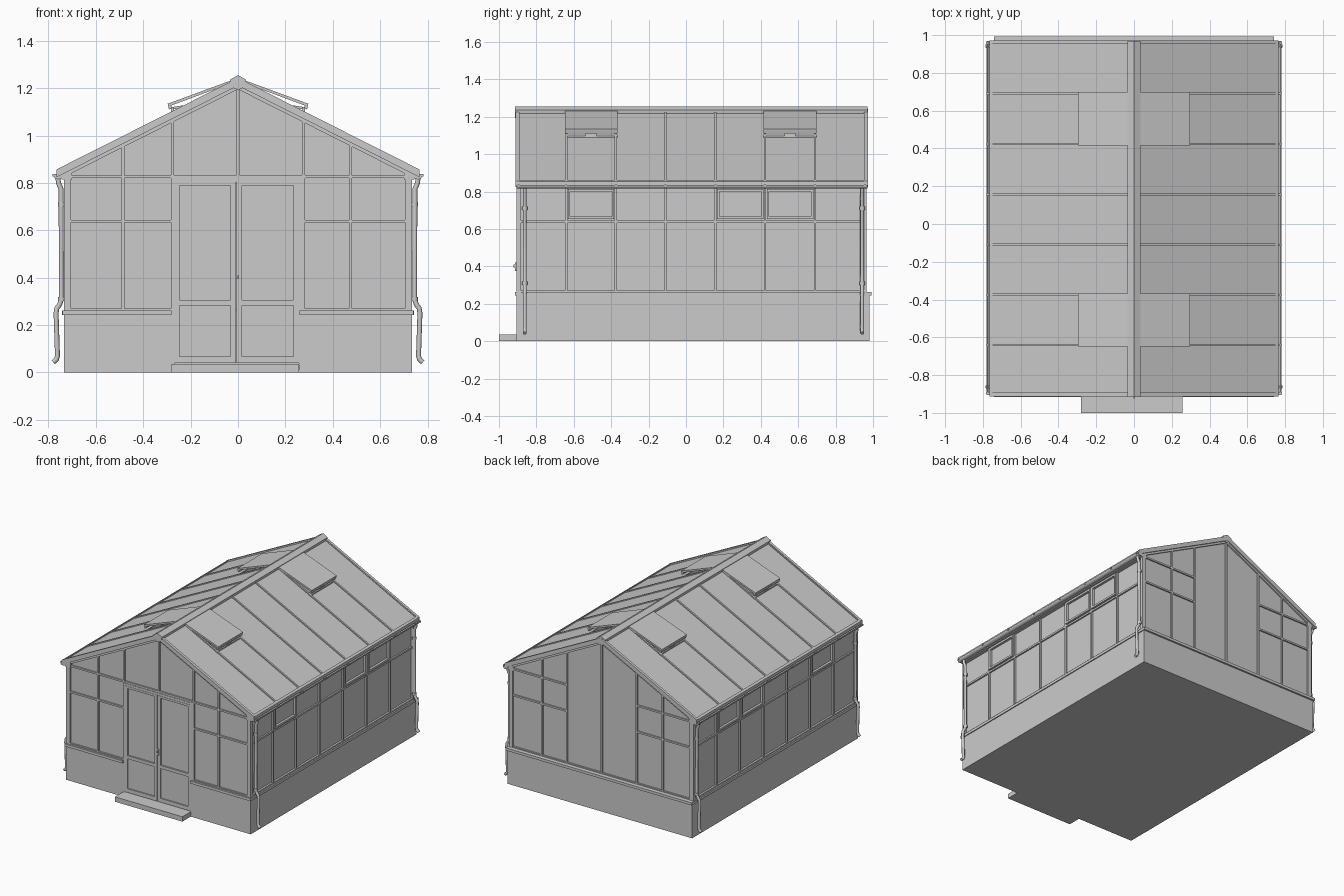
import bpy, bmesh, math
from mathutils import Vector

if "Cube" in bpy.data.objects:
    bpy.data.objects.remove(bpy.data.objects["Cube"])

parts = {}


def prism(part, pts, y0, y1):
    """Extrude an x-z profile along y into the named part."""
    bm = parts.setdefault(part, bmesh.new())
    a = [bm.verts.new((x, y0, z)) for x, z in pts]
    b = [bm.verts.new((x, y1, z)) for x, z in pts]
    bm.faces.new(a)
    bm.faces.new(b[::-1])
    for i in range(len(pts)):
        j = (i + 1) % len(pts)
        bm.faces.new((a[i], b[i], b[j], a[j]))


def box(part, x0, x1, y0, y1, z0, z1):
    prism(part, [(x0, z0), (x1, z0), (x1, z1), (x0, z1)], y0, y1)


def roof_z(x):
    return 1.24 - 0.504 * abs(x)


def slope(part, s, x0, x1, top, bottom, y0, y1):
    """Strip lying along one roof slope; top and bottom are offsets from the roof line."""
    prism(part, [(s * x0, roof_z(x0) + top), (s * x1, roof_z(x1) + top),
                 (s * x1, roof_z(x1) + bottom), (s * x0, roof_z(x0) + bottom)], y0, y1)


def tube(name, pts, r):
    cu = bpy.data.curves.new(name, 'CURVE')
    cu.dimensions = '3D'
    cu.bevel_depth = r
    cu.bevel_resolution = 2
    cu.use_fill_caps = True
    sp = cu.splines.new('POLY')
    sp.points.add(len(pts) - 1)
    for p, co in zip(sp.points, pts):
        p.co = (*co, 1)
    tmp = bpy.data.objects.new(name + "_path", cu)
    bpy.context.collection.objects.link(tmp)
    me = bpy.data.meshes.new_from_object(tmp.evaluated_get(bpy.context.evaluated_depsgraph_get()))
    bpy.data.objects.remove(tmp)
    ob = bpy.data.objects.new(name, me)
    bpy.context.collection.objects.link(ob)
    for p in me.polygons:
        p.use_smooth = len(p.vertices) == 4
    return ob


YF, YB = -0.905, 0.975          # front and back wall faces
W = 0.735                       # half width
bays = [-0.895, -0.64, -0.375, -0.11, 0.157, 0.423, 0.69, 0.958]
vent_bays = (1, 5)
T = 0.006                       # half width of glazing bars

# Masonry base, floor, sills and step
box("floor", -W, W, YF, YB + 0.005, 0, 0.012)
for x0, x1 in ((-W, -0.28), (0.26, W)):
    box("base_wall", x0, x1, YF, YF + 0.05, 0, 0.245)
    box("sill", x0 - 0.006 * (x0 < -0.5), x1 + 0.006 * (x1 > 0.5), YF - 0.01, YF + 0.05, 0.243, 0.262)
box("base_wall", -W, W, YB - 0.045, YB + 0.005, 0, 0.245)
box("sill", -W - 0.006, W + 0.006, YB - 0.045, YB + 0.018, 0.243, 0.262)
for s in (-1, 1):
    a, b = sorted((s * W, s * (W - 0.05)))
    box("base_wall", a, b, YF + 0.05, YB - 0.045, 0, 0.245)
    a, b = sorted((s * (W + 0.007), s * (W - 0.05)))
    box("sill", a, b, YF + 0.05, YB - 0.045, 0.243, 0.262)
box("step", -0.28, 0.257, -1.0, YF + 0.03, 0, 0.035)

# Side walls: glass, posts, rails and small opening lights
for s in (-1, 1):
    def sbox(part, x0, x1, *r):
        a, b = sorted((s * x0, s * x1))
        box(part, a, b, *r)
    sbox("side_glass", 0.712, 0.718, YF + 0.015, YB - 0.015, 0.25, 0.85)
    for y in bays:
        sbox("side_frame", 0.705, 0.73, y - T, y + T, 0.26, 0.84)
    sbox("side_frame", 0.705, 0.729, YF, YB - 0.015, 0.632, 0.645)
    sbox("side_frame", 0.705, 0.732, YF, YB - 0.015, 0.26, 0.272)
    sbox("eave_beam", 0.70, 0.745, YF, YB - 0.01, 0.815, 0.85)
    for i in (1, 4, 5):
        y0, y1 = bays[i] + 0.009, bays[i + 1] - 0.009
        for r in ((y0, y1, 0.652, 0.666), (y0, y1, 0.8, 0.814),
                  (y0, y0 + 0.012, 0.652, 0.814), (y1 - 0.012, y1, 0.652, 0.814)):
            sbox("side_vent_frame", 0.712, 0.735, *r)
    for y in (YF + 0.012, YB - 0.022):
        sbox("corner_post", 0.705, 0.735, y - 0.012, y + 0.012, 0.26, 0.85)

# Gable ends: glass, bars and rails
gable_top = [(0.72, roof_z(0.72) - 0.025), (0, 1.215), (-0.72, roof_z(0.72) - 0.025)]
prism("front_glass", [(-0.72, 0.25), (-0.275, 0.25), (-0.275, 0.82), (0.27, 0.82), (0.27, 0.25),
                      (0.72, 0.25)] + gable_top, YF + 0.014, YF + 0.02)
prism("back_glass", [(-0.72, 0.25), (0.72, 0.25)] + gable_top, YB - 0.028, YB - 0.022)
for part, y0, y1 in (("front_frame", YF + 0.003, YF + 0.028), ("back_frame", YB - 0.036, YB - 0.012)):
    front = part == "front_frame"
    for x in (-0.485, -0.277, 0, 0.277, 0.475):
        z0 = 0.82 if front and abs(x) < 0.3 else 0.26
        box(part, x - T, x + T, y0, y1, z0, roof_z(x) - 0.025)
    for s in (-1, 1):
        a, b = sorted((s * 0.277, s * 0.725))
        for z in (0.638, 0.826):
            box(part, a, b, y0, y1, z - T, z + T)
        box(part, a, b, y0, y1, 0.26, 0.27)
        slope(part, s, 0, 0.735, -0.02, -0.045, y0, y1)
    if front:
        box(part, -0.285, 0.285, y0, y1, 0.818, 0.833)
    else:
        box(part, -0.3, 0.3, y0, y1, 0.26, 0.27)

# Double door
box("door_frame", -0.283, -0.268, YF, YF + 0.04, 0.03, 0.825)
box("door_frame", 0.257, 0.283, YF, YF + 0.04, 0.26, 0.825)
box("door_frame", 0.257, 0.268, YF, YF + 0.04, 0.03, 0.27)
box("door_frame", -0.27, 0.26, YF, YF + 0.04, 0.803, 0.82)
for x0, x1 in ((-0.268, -0.009), (-0.006, 0.257)):
    y0, y1 = YF - 0.002, YF + 0.028
    box("door_leaf", x0, x0 + 0.022, y0, y1, 0.04, 0.803)
    box("door_leaf", x1 - 0.022, x1, y0, y1, 0.04, 0.803)
    for z0, z1 in ((0.04, 0.068), (0.282, 0.305), (0.788, 0.803)):
        box("door_leaf", x0 + 0.022, x1 - 0.022, y0, y1, z0, z1)
    box("door_lower_panel", x0 + 0.02, x1 - 0.02, YF + 0.006, YF + 0.02, 0.06, 0.29)
    box("door_glass", x0 + 0.02, x1 - 0.02, YF + 0.01, YF + 0.016, 0.3, 0.79)
box("door_handle", -0.004, 0.006, YF - 0.008, YF, 0.375, 0.42)
box("door_handle", -0.003, 0.005, YF - 0.018, YF - 0.008, 0.395, 0.41)

# Roof slopes: glass, glazing bars, verges, raised vents
for s in (-1, 1):
    for i in range(7):
        vent = i in vent_bays
        slope("roof_glass", s, 0.275 if vent else 0.0, 0.765, -0.008, -0.016, bays[i], bays[i + 1])
        if vent:
            y0, y1 = bays[i] - 0.008, bays[i + 1] + 0.008
            slope("roof_bars", s, 0.27, 0.285, 0, -0.03, y0, y1)
            # open vent lid with a thin rim, and its stay
            prism("roof_vent", [(s * 0.02, 1.236), (s * 0.297, 1.134), (s * 0.294, 1.122),
                                (s * 0.02, 1.224)], y0, y1)
            prism("roof_vent", [(s * 0.283, 1.128), (s * 0.295, 1.124), (s * 0.291, 1.11),
                                (s * 0.279, 1.114)], y0, y1)
            ym = (y0 + y1) / 2
            prism("vent_stay", [(s * 0.18, 1.135), (s * 0.28, 1.12), (s * 0.28, 1.11),
                                (s * 0.18, 1.125)], ym - 0.006, ym + 0.006)
            box("vent_stay", s * 0.277 - 0.005, s * 0.277 + 0.005, ym - 0.03, ym + 0.03, 1.09, 1.12)
    for y in bays:
        slope("roof_bars", s, 0, 0.766, 0.0, -0.03, y - T, y + T)
    slope("verge", s, 0, 0.766, 0.003, -0.03, YF - 0.007, YF + 0.012)
    slope("verge", s, 0, 0.766, 0.003, -0.03, YB - 0.022, YB - 0.003)
    slope("eave_trim", s, 0.75, 0.766, 0.001, -0.02, YF - 0.005, YB - 0.005)

# Ridge cap
prism("ridge_cap", [(0, 1.255), (0.035, 1.235), (0.03, 1.205), (0, 1.192), (-0.03, 1.205),
                    (-0.035, 1.235)], YF - 0.01, YB - 0.005)

# Half-round gutters, brackets and corner downpipes
for s in (-1, 1):
    arc = [math.pi + math.pi * k / 8 for k in range(9)]
    prof = [(s * 0.76 + r * math.cos(a), 0.835 + r * math.sin(a))
            for r, seq in ((0.02, arc), (0.016, arc[::-1])) for a in seq]
    prism("gutter", prof, YF, YB - 0.005)
    for y in (YF, YB - 0.009):
        prism("gutter", prof[:9], y, y + 0.004)
    for y in bays:
        box("gutter_bracket", s * 0.762 - 0.021, s * 0.762 + 0.021, y - 0.005, y + 0.005, 0.826, 0.838)
    for end, y in (("front", -0.862), ("back", 0.942)):
        path = [(s * x, y, z) for x, z in ((0.76, 0.825), (0.758, 0.8), (0.747, 0.775), (0.745, 0.31),
                                          (0.752, 0.288), (0.765, 0.27), (0.768, 0.25), (0.762, 0.07),
                                          (0.766, 0.055), (0.78, 0.043))]
        side = "left" if s < 0 else "right"
        tube(f"downpipe_{end}_{side}", path, 0.0105)
        for k, z in enumerate((0.71, 0.31)):
            tube(f"pipe_collar_{end}_{side}_{k}", [(s * 0.745, y, z - 0.009), (s * 0.745, y, z + 0.009)], 0.0145)

# Turn every collected part into an object
for name, bm in parts.items():
    bmesh.ops.recalc_face_normals(bm, faces=bm.faces)
    me = bpy.data.meshes.new(name)
    bm.to_mesh(me)
    bm.free()
    bpy.context.collection.objects.link(bpy.data.objects.new(name, me))
